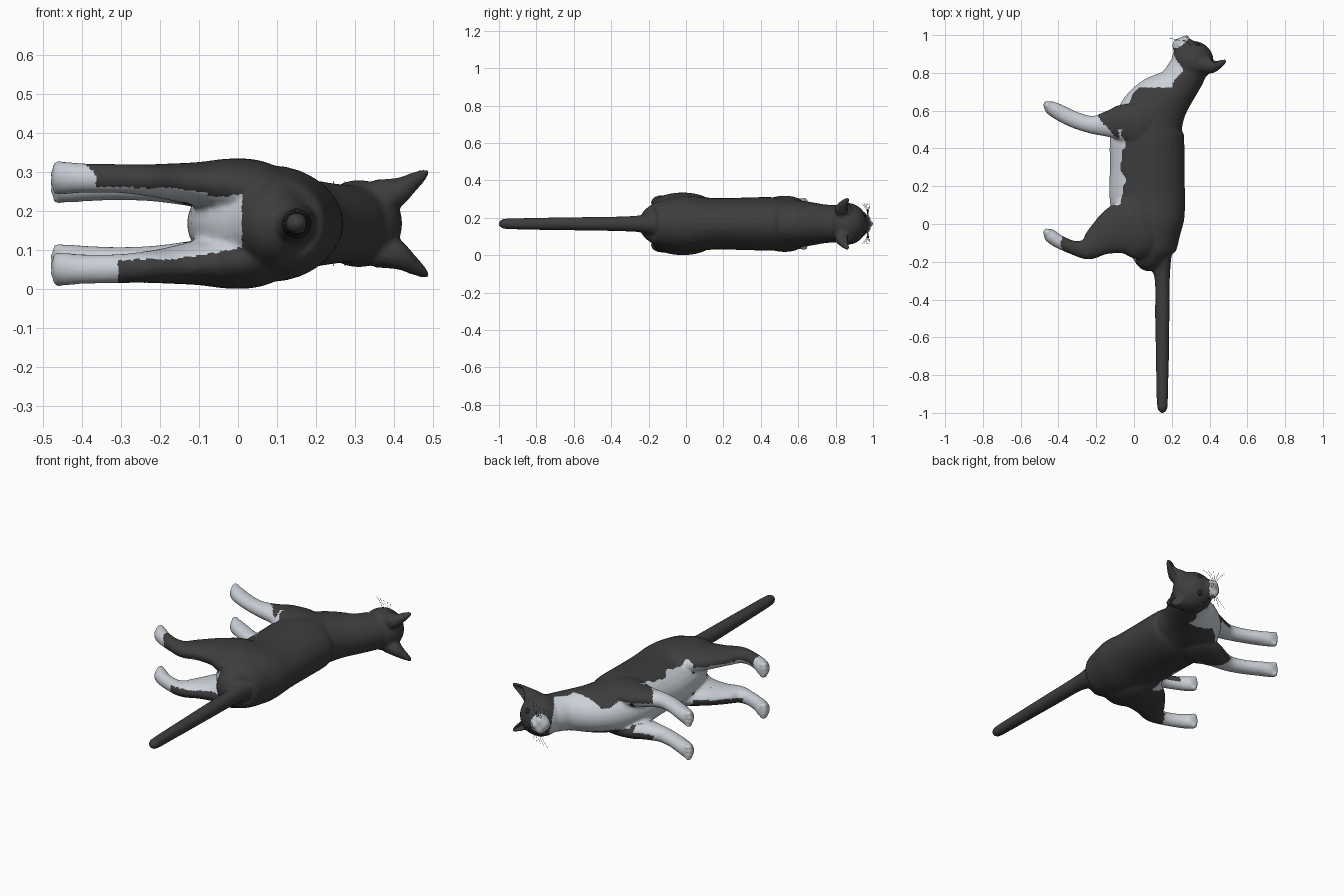
import bpy, bmesh, math
from mathutils import Vector, Matrix

if "Cube" in bpy.data.objects:
    bpy.data.objects.remove(bpy.data.objects["Cube"])

ZC = 0.168  # the cat lies on its side: its up is +x, forward is +y, sideways is z


def material(name, rgb):
    m = bpy.data.materials.new(name)
    m.diffuse_color = (*rgb, 1)
    m.use_nodes = True
    m.node_tree.nodes["Principled BSDF"].inputs["Base Color"].default_value = m.diffuse_color
    return m


BLACK = material("black fur", (0.047, 0.047, 0.047))
WHITE = material("white fur", (0.60, 0.64, 0.69))
EYE = material("dark eye", (0.02, 0.02, 0.02))
NOSE = material("grey nose", (0.32, 0.30, 0.31))


def spline(pts, n=5):
    """Catmull-Rom points through the given sections."""
    p = [pts[0]] + pts + [pts[-1]]
    out = []
    for i in range(1, len(p) - 2):
        for k in range(n):
            t = k / n
            out.append([0.5 * (2 * b + (c - a) * t + (2 * a - 5 * b + 4 * c - d) * t * t
                               + (3 * b - a - 3 * c + d) * t ** 3)
                        for a, b, c, d in zip(p[i - 1], p[i], p[i + 1], p[i + 2])])
    return out + [list(pts[-1])]


def loft(bm, pts, side=1, sides=28):
    """Elliptic tube; each section is x, y, half height, half width, sideways offset."""
    secs = spline(pts)
    rings = []
    for i, (x, y, h, w, off) in enumerate(secs):
        a, b = secs[max(i - 1, 0)], secs[min(i + 1, len(secs) - 1)]
        t = Vector((b[0] - a[0], b[1] - a[1])).normalized()
        h, w = max(h, 0.003), max(w, 0.003)
        ring = []
        for k in range(sides):
            ang = 2 * math.pi * k / sides
            c = h * math.cos(ang)
            ring.append(bm.verts.new((x - t.y * c, y + t.x * c,
                                      ZC + side * off + w * math.sin(ang))))
        rings.append(ring)
    for r, s in zip(rings, rings[1:]):
        for k in range(sides):
            j = (k + 1) % sides
            bm.faces.new((r[k], r[j], s[j], s[k]))
    bm.faces.new(rings[0][::-1])
    bm.faces.new(rings[-1])


def ball(bm, x, y, off, rx, ry, rz):
    m = Matrix.Translation((x, y, ZC + off)) @ Matrix.Diagonal((rx, ry, rz, 1))
    bmesh.ops.create_uvsphere(bm, u_segments=24, v_segments=16, radius=1, matrix=m)


def add_object(name, bm, *mats):
    bmesh.ops.recalc_face_normals(bm, faces=bm.faces)
    me = bpy.data.meshes.new(name)
    bm.to_mesh(me)
    bm.free()
    for m in mats:
        me.materials.append(m)
    for f in me.polygons:
        f.use_smooth = True
    ob = bpy.data.objects.new(name, me)
    bpy.context.collection.objects.link(ob)
    return ob


bm = bmesh.new()
# torso, neck
loft(bm, [(.13, -.215, .05, .06, 0), (.11, -.185, .10, .10, 0), (.10, -.12, .137, .13, 0),
          (.08, 0, .187, .15, 0), (.07, .15, .2, .138, 0), (.07, .3, .198, .14, 0),
          (.07, .45, .197, .143, 0), (.085, .55, .182, .132, 0), (.14, .64, .158, .12, 0),
          (.23, .73, .112, .105, 0), (.275, .80, .105, .10, 0), (.30, .85, .10, .10, 0)])
# head, muzzle, chin
ball(bm, .31, .862, 0, .112, .108, .112)
ball(bm, .27, .93, 0, .055, .06, .06)
ball(bm, .228, .945, 0, .025, .035, .035)
ball(bm, .27, .97, 0, .024, .03, .022)
for s in (1, -1):
    ball(bm, .247, .958, s * .022, .028, .03, .032)
# tail
loft(bm, [(.12, -.13, .09, .08, 0), (.14, -.22, .056, .052, 0), (.15, -.3, .04, .041, 0),
          (.15, -.5, .038, .037, 0), (.15, -.8, .033, .032, 0), (.15, -.95, .029, .029, 0),
          (.15, -.985, .023, .023, 0), (.15, -1.0, .009, .009, 0)])
for s in (1, -1):
    # front leg
    loft(bm, [(.14, .50, .08, .03, .085), (.04, .52, .115, .055, .093),
              (-.06, .535, .10, .055, .092), (-.13, .53, .073, .047, .093),
              (-.22, .525, .048, .04, .097), (-.31, .55, .044, .037, .097),
              (-.39, .588, .043, .038, .095), (-.44, .615, .037, .041, .095),
              (-.462, .627, .026, .034, .095)], s)
    # hind leg
    loft(bm, [(.16, .0, .08, .04, .08), (.06, -.015, .155, .073, .088),
              (-.02, -.02, .165, .073, .094), (-.1, -.04, .128, .058, .10),
              (-.18, -.085, .088, .046, .108), (-.245, -.13, .060, .04, .112),
              (-.315, -.127, .038, .037, .116), (-.4, -.092, .036, .038, .117),
              (-.445, -.06, .036, .042, .117), (-.465, -.048, .026, .034, .117)], s)
    # toes
    for k in range(4):
        d = (k - 1.5) * .021
        drop = .006 * abs(k - 1.5)
        ball(bm, -.467 + drop, .63, s * .095 + d, .018, .022, .0125)
        ball(bm, -.467 + drop, -.045, s * .117 + d, .018, .022, .0125)
    # ear
    loft(bm, [(.35, .845, .045, .045, .068), (.41, .84, .043, .040, .078),
              (.45, .85, .027, .027, .105), (.48, .862, .014, .014, .126),
              (.490, .865, .006, .006, .131)], s)

cat = add_object("cat_body", bm)
rm = cat.modifiers.new("merge", 'REMESH')
rm.mode = 'VOXEL'
rm.voxel_size = 0.008
sm = cat.modifiers.new("soften", 'SMOOTH')
sm.factor, sm.iterations = 0.5, 6
mesh = bpy.data.meshes.new_from_object(cat.evaluated_get(bpy.context.evaluated_depsgraph_get()))
cat.modifiers.clear()
cat.data = mesh
mesh.materials.clear()
mesh.materials.append(BLACK)
mesh.materials.append(WHITE)

# hollow the ear fronts
for v in mesh.vertices:
    x, y, z = v.co
    t = (x - .40) / .08
    if 0 < t < 1:
        d = abs(abs(z - ZC) - (.078 + .05 * t)) / (.035 * (1 - t) + .006)
        if d < 1 and y > .838 + .025 * t:
            v.co.y -= .03 * (1 - d * d) * math.sin(math.pi * t)


def is_white(c, n):
    x, y, dz = c.x, c.y, c.z - ZC
    a = abs(dz)
    wob = .012 * math.sin(31 * y + 9 * dz) + .006 * math.sin(67 * y + 40 * dz)
    inner = n.z * dz < 0 and abs(n.z) > .2
    if y > .93:                                   # muzzle and chin
        return (x - .243) ** 2 + (y - .97) ** 2 + (dz * .8) ** 2 < .05 ** 2 or x < .215
    if y > .725 + wob * .5:                       # throat
        return x < .215 + .03 * math.exp(-((y - .81) / .05) ** 2) + wob
    if y > .42 and x < -.08 and a > .05:          # front legs
        return x < -.15 - .8 * (y - .53) + wob or (inner and x < -.1)
    if y > .5:                                    # chest between the legs
        return a < .065 + wob and x < .2 and n.y - n.x > 0
    if y < .1 and x < -.08 and a > .055:          # hind legs
        return x < (-.375 if dz > 0 else -.31) + wob or (inner and n.y > -.75)
    if y < .1:                                    # groin
        return a < .065 + wob and x < .01 and n.x < .2
    return x < -.06 + wob                         # belly


for f in mesh.polygons:
    f.use_smooth = True
    f.material_index = int(is_white(f.center, f.normal))

# eyes
bm = bmesh.new()
for s in (1, -1):
    ball(bm, .333, .945, s * .047, .017, .016, .018)
add_object("eyes", bm, EYE)

# nose
bm = bmesh.new()
ball(bm, .279, .988, 0, .009, .011, .014)
add_object("nose", bm, NOSE)

# whiskers
cu = bpy.data.curves.new("whiskers", 'CURVE')
cu.dimensions = '3D'
cu.bevel_depth = 0.0009
cu.bevel_resolution = 0
for s in (1, -1):
    for k in range(5):
        sp = cu.splines.new('POLY')
        sp.points.add(2)
        u = k - 2
        for p, (x, y, o) in zip(sp.points, [(.248 + .005 * u, .972, .04),
                                            (.25 + .016 * u, .978 - .003 * k, .075),
                                            (.245 + .03 * u, .982 - .01 * k, .108)]):
            p.co = (x, y, ZC + s * o, 1)
cu.materials.append(BLACK)
bpy.context.collection.objects.link(bpy.data.objects.new("whiskers", cu))
